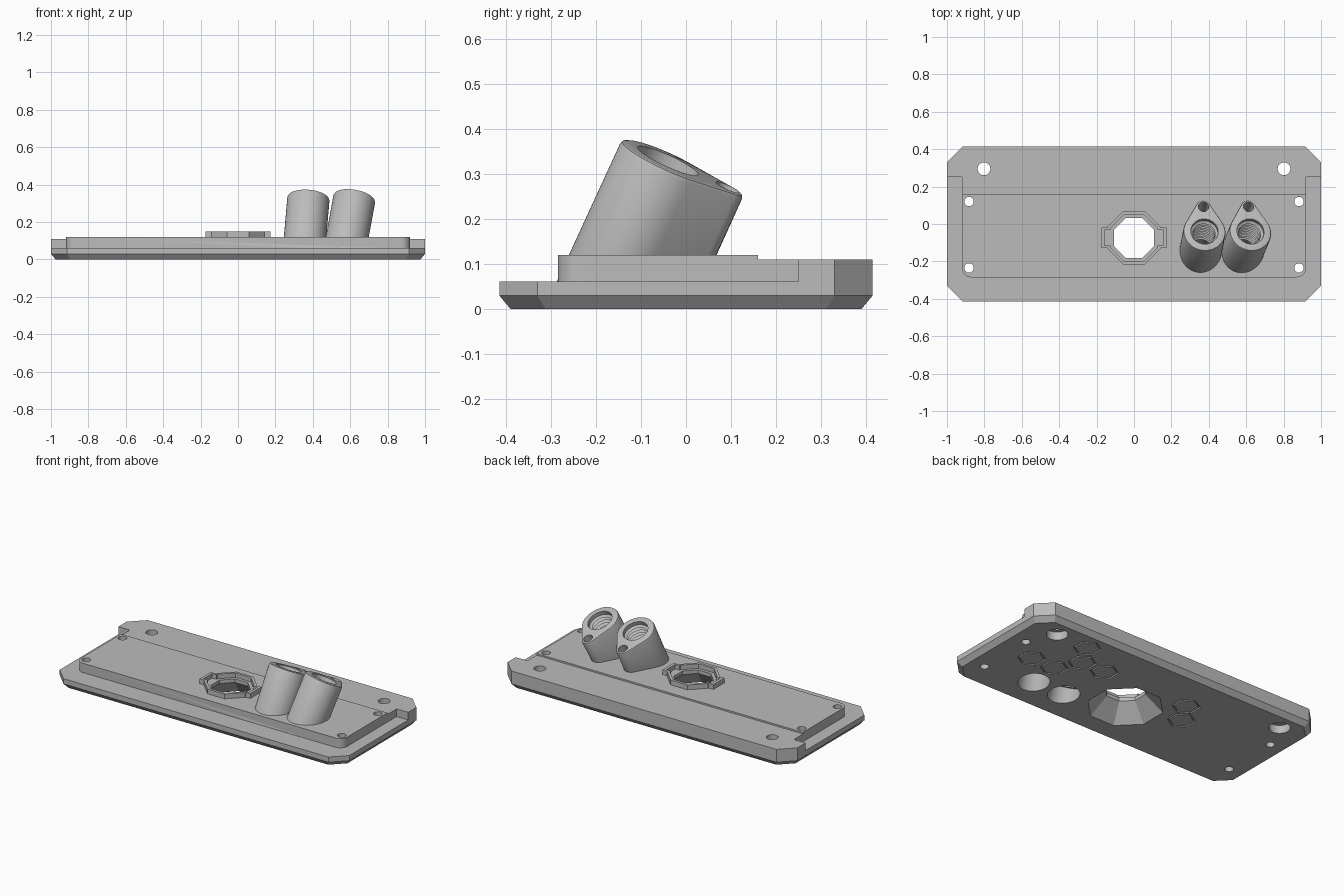
import bpy, bmesh, math
from mathutils import Matrix, Vector

if "Cube" in bpy.data.objects:
    bpy.data.objects.remove(bpy.data.objects["Cube"])

grey = bpy.data.materials.new("plain_grey")
grey.diffuse_color = (0.5, 0.5, 0.5, 1)
grey.use_nodes = True
grey.node_tree.nodes["Principled BSDF"].inputs["Base Color"].default_value = grey.diffuse_color


def loft(name, loops, ring=False, matrix=None, floor=None):
    """Skin stacked loops; cap the ends, or join last to first for a ring."""
    bm = bmesh.new()
    vs = [[bm.verts.new(p) for p in lp] for lp in loops]
    n = len(loops[0])
    pairs = list(zip(vs, vs[1:])) + ([(vs[-1], vs[0])] if ring else [])
    for a, b in pairs:
        for i in range(n):
            j = (i + 1) % n
            bm.faces.new((a[i], a[j], b[j], b[i]))
    if not ring:
        bm.faces.new(vs[0])
        bm.faces.new(vs[-1])
    if matrix:
        bm.transform(matrix)
    if floor is not None:  # trim the part flat at a height
        bmesh.ops.bisect_plane(bm, geom=bm.verts[:] + bm.edges[:] + bm.faces[:],
                               plane_co=(0, 0, floor), plane_no=(0, 0, 1), clear_inner=True)
        bmesh.ops.holes_fill(bm, edges=[e for e in bm.edges if e.is_boundary])
    bmesh.ops.recalc_face_normals(bm, faces=bm.faces)
    me = bpy.data.meshes.new(name)
    bm.to_mesh(me)
    bm.free()
    me.materials.append(grey)
    ob = bpy.data.objects.new(name, me)
    bpy.context.collection.objects.link(ob)
    return ob


def circle(r, z, n=48, phase=0.0, c=(0, 0)):
    return [(c[0] + r * math.cos(phase + math.tau * i / n),
             c[1] + r * math.sin(phase + math.tau * i / n), z) for i in range(n)]


def octagon(apothem, z):
    return circle(apothem / math.cos(math.pi / 8), z, 8, math.pi / 8, (0, -0.074))


def prism(name, pts, z0, z1):
    return loft(name, [[(x, y, z) for x, y in pts] for z in (z0, z1)])


def box(name, hx, y0, y1, z0, z1):
    return prism(name, [(-hx, y0), (hx, y0), (hx, y1), (-hx, y1)], z0, z1)


def cylinder(name, x, y, r, z0, z1):
    return loft(name, [circle(r, z, 32, 0, (x, y)) for z in (z0, z1)])


def combine(ob, other, op):
    mod = ob.modifiers.new(op, 'BOOLEAN')
    mod.operation, mod.solver, mod.object = op, 'EXACT', other
    bpy.context.view_layer.update()
    dg = bpy.context.evaluated_depsgraph_get()
    me = bpy.data.meshes.new_from_object(ob.evaluated_get(dg))
    ob.modifiers.clear()
    ob.data = me
    bpy.data.objects.remove(other)


def clipped(hx, hy, c, z):
    return [(hx, -hy + c, z), (hx, hy - c, z), (hx - c, hy, z), (-hx + c, hy, z),
            (-hx, hy - c, z), (-hx, -hy + c, z), (-hx + c, -hy, z), (hx - c, -hy, z)]


# base plate with clipped corners and chamfered underside
body = loft("panel", [clipped(0.975, 0.39, 0.078, 0), clipped(1, 0.415, 0.085, 0.03),
                      clipped(1, 0.415, 0.085, 0.062)])

# raised rear bar
half = [(0.915, 0.415), (1, 0.33), (1, 0.25), (0.92, 0.25), (0.92, 0.1)]
combine(body, prism("rear_bar", half + [(-x, y) for x, y in reversed(half)], 0.05, 0.11), 'UNION')

# raised deck with rounded front corners
corner = [(0.87 + 0.05 * math.sin(a), -0.235 - 0.05 * math.cos(a))
          for a in [math.pi / 2 * i / 8 for i in range(9)]]
deck = corner + [(0.92, 0.16), (-0.92, 0.16)] + [(-x, y) for x, y in reversed(corner)]
combine(body, prism("deck", deck, 0.05, 0.12), 'UNION')

# octagonal collar with side tabs
combine(body, loft("collar", [octagon(0.142, 0.1), octagon(0.142, 0.15)]), 'UNION')
combine(body, box("collar_tabs", 0.175, -0.129, -0.019, 0.1, 0.15), 'UNION')

# recess inside the collar and flared window below it
combine(body, loft("recess", [octagon(0.126, 0.122), octagon(0.126, 0.2)]), 'DIFFERENCE')
combine(body, box("recess_tabs", 0.157, -0.116, -0.032, 0.122, 0.21), 'DIFFERENCE')
combine(body, loft("window", [octagon(0.219, -0.02), octagon(0.107, 0.1),
                              octagon(0.107, 0.22)]), 'DIFFERENCE')


# leaning teardrop sockets
def teardrop(inset, z):
    big, small, gap = 0.113, 0.04, 0.145
    a = math.asin((big - small) / gap)
    pts = []
    for r, cy, a0, a1, n in ((small, gap, a, math.pi - a, 16),
                             (big, 0, math.pi - a, math.tau + a, 40)):
        for i in range(n + 1):
            t = a0 + (a1 - a0) * i / n
            pts.append(((r - inset) * math.cos(t), cy + (r - inset) * math.sin(t), z))
    return pts


frames = [Matrix.Translation(Vector(p)) @ Matrix.Rotation(math.radians(t), 4, 'Y')
          @ Matrix.Rotation(math.radians(-24.3), 4, 'X')
          for p, t in (((0.377, -0.04, 0.33), 5), ((0.623, -0.04, 0.33), 10.5))]
for m in frames:
    combine(body, loft("socket", [teardrop(0, -0.5), teardrop(0, -0.01), teardrop(0.003, -0.003),
                                  teardrop(0.01, 0)], matrix=m, floor=0.04), 'UNION')

# threaded bores, widened at the underside, plus blind pin holes
bore = [(0.088, -0.47), (0.088, -0.31), (0.06, -0.31), (0.06, -0.235)]
for k in range(11):
    bore += [(0.074, -0.225 + 0.02 * k), (0.06, -0.215 + 0.02 * k)]
bore[-1] = (0.073, 0.05)
for m in frames:
    combine(body, loft("bore", [circle(r, z) for r, z in bore], matrix=m), 'DIFFERENCE')
    combine(body, loft("pin_hole", [circle(0.028, z, 24, 0, (0, 0.145)) for z in (-0.15, 0.05)],
                       matrix=m), 'DIFFERENCE')

# mounting holes and counterbored rear holes
for s in (-1, 1):
    for y in (0.12, -0.235):
        combine(body, cylinder("screw_hole", s * 0.882, y, 0.025, -0.1, 0.3), 'DIFFERENCE')
    combine(body, cylinder("rear_hole", s * 0.802, 0.295, 0.034, -0.1, 0.3), 'DIFFERENCE')
    combine(body, cylinder("counterbore", s * 0.802, 0.295, 0.06, -0.1, 0.05), 'DIFFERENCE')

# engraved hexagon outlines on the underside
for c in ((0.575, 0.285), (0.74, 0.003), (0.577, 0.003), (0.495, 0.145), (0.335, 0.145),
          (-0.255, 0.145), (-0.335, 0.01)):
    rings = [circle(r, z, 6, math.pi / 6, c)
             for r, z in ((0.08, -0.02), (0.08, 0.008), (0.07, 0.008), (0.07, -0.02))]
    combine(body, loft("hex_groove", rings, ring=True), 'DIFFERENCE')

# smooth the round walls, keep edges sharp
bpy.context.view_layer.objects.active = body
body.select_set(True)
bpy.ops.object.shade_smooth_by_angle(angle=math.radians(25))
